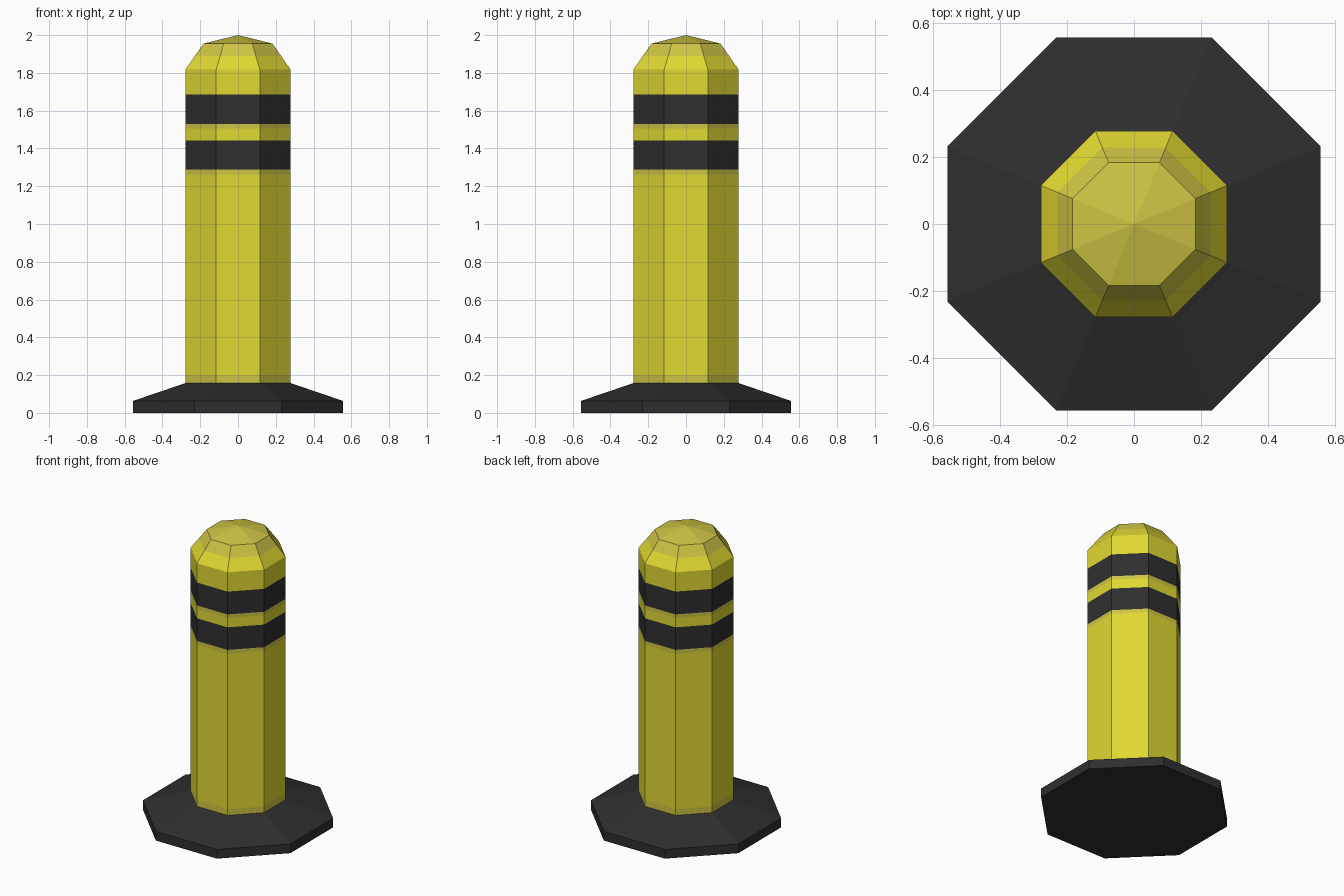
import bpy, bmesh, math

if "Cube" in bpy.data.objects:
    bpy.data.objects.remove(bpy.data.objects["Cube"])

SIDES = 8


def material(name, rgb):
    m = bpy.data.materials.new(name)
    m.diffuse_color = (*rgb, 1)
    m.use_nodes = True
    m.node_tree.nodes["Principled BSDF"].inputs["Base Color"].default_value = m.diffuse_color
    return m


yellow = material("yellow", (0.75, 0.69, 0.032))
faded = material("faded yellow", (0.61, 0.55, 0.058))
black = material("black", (0.028, 0.028, 0.028))
MATS = [yellow, faded, black]


def octagon_shell(name, rings, bands, bottom=False, apex=None):
    """Stack octagon rings (apothem, z); bands give the material of each step."""
    bm = bmesh.new()
    loops = []
    for apothem, z in rings:
        r = apothem / math.cos(math.pi / SIDES)
        loops.append([bm.verts.new((r * math.cos((i + 0.5) * math.tau / SIDES),
                                    r * math.sin((i + 0.5) * math.tau / SIDES), z))
                      for i in range(SIDES)])
    for lo, hi, mat in zip(loops, loops[1:], bands):
        for i in range(SIDES):
            j = (i + 1) % SIDES
            bm.faces.new((lo[i], lo[j], hi[j], hi[i])).material_index = mat
    if bottom:
        bm.faces.new(loops[0][::-1]).material_index = bands[0]
    if apex is not None:
        tip = bm.verts.new((0, 0, apex))
        for i in range(SIDES):
            f = bm.faces.new((loops[-1][i], loops[-1][(i + 1) % SIDES], tip))
            f.material_index = bands[-1]
    mesh = bpy.data.meshes.new(name)
    bm.to_mesh(mesh)
    bm.free()
    for m in MATS:
        mesh.materials.append(m)
    ob = bpy.data.objects.new(name, mesh)
    bpy.context.collection.objects.link(ob)
    return ob


# Sloped rubber foot
octagon_shell("base", [(0.557, 0), (0.557, 0.063), (0.278, 0.158)], [2, 2], bottom=True)

# Post with two black stripes and faded edges beneath them
heights = [0.158, 0.2, 1.262, 1.288, 1.442, 1.505, 1.53, 1.686, 1.818]
octagon_shell("post", [(0.278, z) for z in heights], [1, 0, 1, 2, 0, 1, 2, 0])

# Faceted domed cap
octagon_shell("cap", [(0.278, 1.818), (0.228, 1.89), (0.183, 1.955)], [0, 1], apex=2.0)
